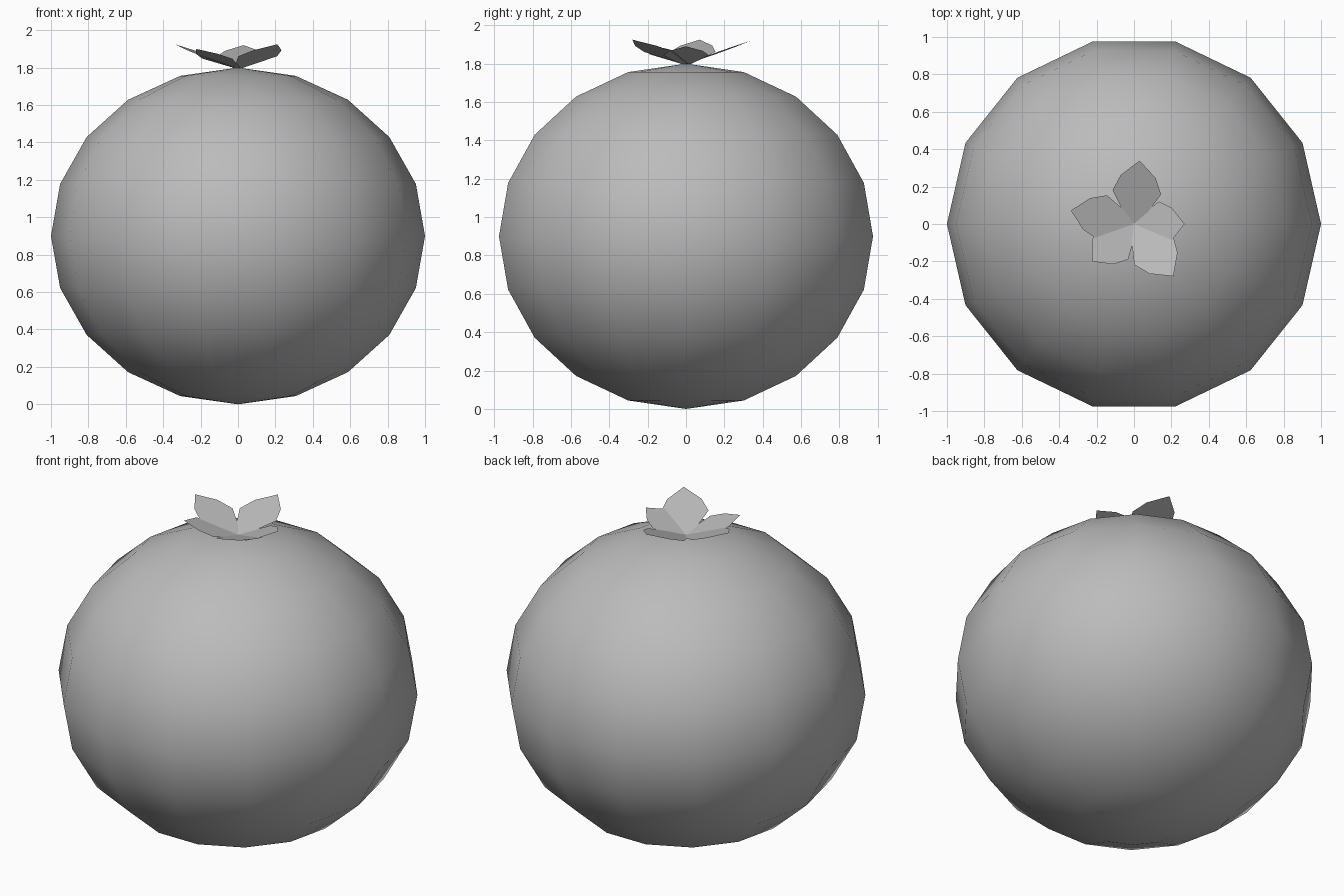
import bpy, bmesh, math
from mathutils import Matrix, Vector

if "Cube" in bpy.data.objects:
    bpy.data.objects.remove(bpy.data.objects["Cube"])

grey = bpy.data.materials.new("grey")
grey.diffuse_color = (0.5, 0.5, 0.5, 1)
grey.use_nodes = True
grey.node_tree.nodes["Principled BSDF"].inputs["Base Color"].default_value = grey.diffuse_color


def make_object(name, bm, smooth):
    mesh = bpy.data.meshes.new(name)
    bm.to_mesh(mesh)
    bm.free()
    mesh.materials.append(grey)
    for p in mesh.polygons:
        p.use_smooth = smooth
    obj = bpy.data.objects.new(name, mesh)
    bpy.context.collection.objects.link(obj)
    return obj


# Fruit body: low-poly smooth sphere, slightly squashed, a vertex column on +x
bm = bmesh.new()
bmesh.ops.create_uvsphere(bm, u_segments=14, v_segments=10, radius=1)
bmesh.ops.rotate(bm, verts=bm.verts, matrix=Matrix.Rotation(math.pi / 2, 3, 'Z'))
bmesh.ops.scale(bm, verts=bm.verts, vec=(1, 1, 0.9))
bmesh.ops.translate(bm, verts=bm.verts, vec=(0, 0, 0.9))
make_object("fruit_body", bm, True)


# Calyx leaves: flat pointed blades fanning up from the crown
def leaf(name, azimuth, length, half_width, tip_z):
    base_z = 1.797
    right = [(0.0, 0.2), (0.5, 1.0), (0.75, 0.72)]
    outline = right + [(1.0, 0.0)] + [(t, -w) for t, w in reversed(right)]
    bm = bmesh.new()
    turn = Matrix.Rotation(math.radians(azimuth), 3, 'Z')
    verts = [bm.verts.new(turn @ Vector((t * length, w * half_width,
                                         base_z + t * (tip_z - base_z))))
             for t, w in outline]
    face = bm.faces.new(verts)
    face.normal_update()
    if face.normal.z < 0:
        face.normal_flip()
    make_object(name, bm, False)


leaf("leaf_back", 85, 0.34, 0.13, 1.92)
leaf("leaf_left", 168, 0.345, 0.12, 1.925)
leaf("leaf_front_left", 222, 0.30, 0.12, 1.90)
leaf("leaf_front_right", 307, 0.35, 0.13, 1.925)
leaf("leaf_right", 0, 0.27, 0.12, 1.89)
